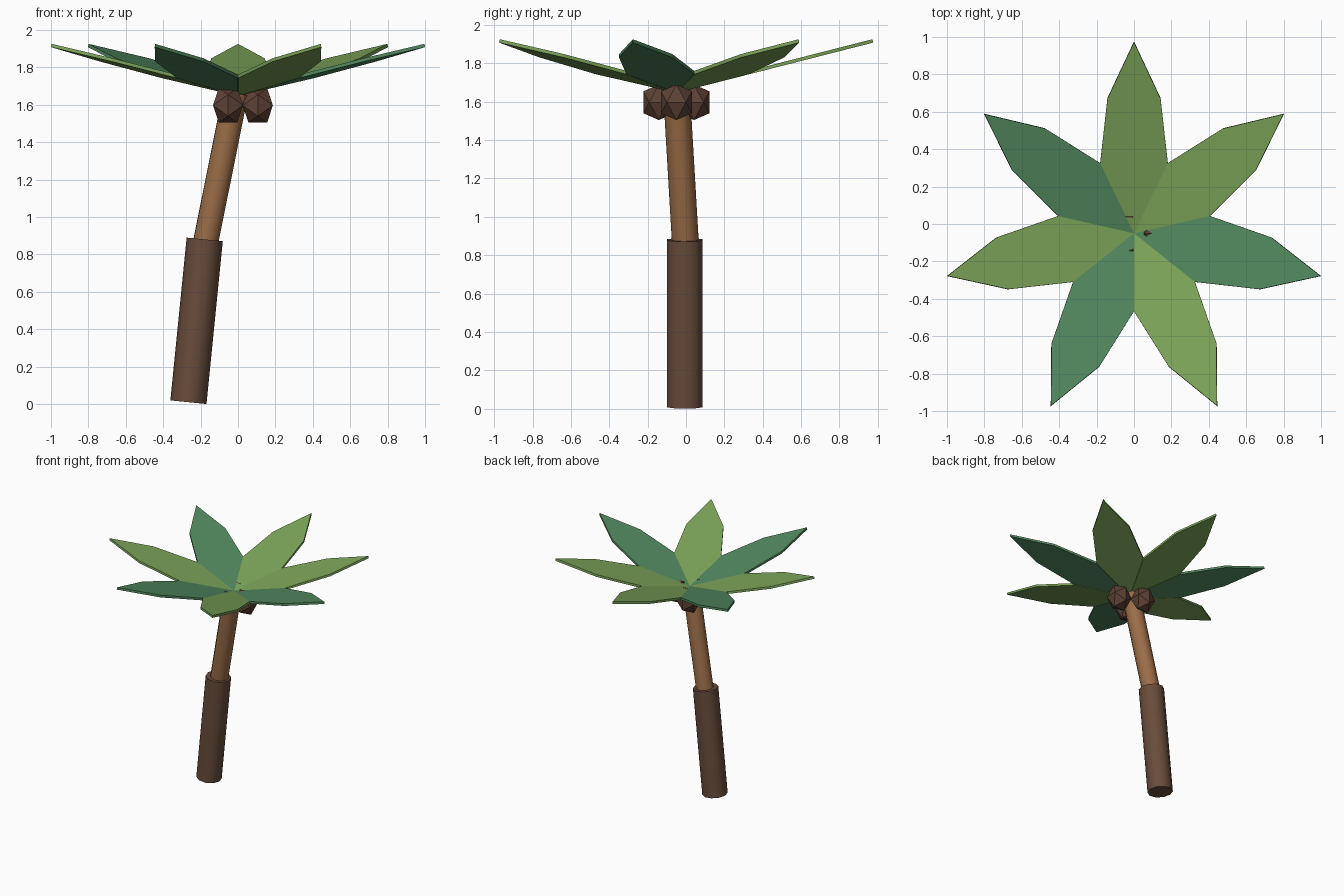
import bpy, bmesh, math
from mathutils import Vector, Matrix

if "Cube" in bpy.data.objects:
    bpy.data.objects.remove(bpy.data.objects["Cube"])

CROWN = Vector((0, -0.05, 1.665))


def material(name, rgb):
    m = bpy.data.materials.new(name)
    m.diffuse_color = (*rgb, 1)
    m.use_nodes = True
    m.node_tree.nodes["Principled BSDF"].inputs["Base Color"].default_value = m.diffuse_color
    return m


BARK = material("dark_bark", (0.14, 0.072, 0.043))
WOOD = material("light_wood", (0.33, 0.155, 0.065))
SHELL = material("nut_shell", (0.11, 0.052, 0.034))
LEAF_A = material("leaf_green", (0.20, 0.37, 0.10))
LEAF_B = material("leaf_blue_green", (0.085, 0.25, 0.115))


def add(name, bm, mat):
    bmesh.ops.recalc_face_normals(bm, faces=bm.faces)
    me = bpy.data.meshes.new(name)
    bm.to_mesh(me)
    bm.free()
    me.materials.append(mat)
    ob = bpy.data.objects.new(name, me)
    bpy.context.collection.objects.link(ob)
    return ob


def trunk(name, a, b, radius, mat, sides=10):
    a, b = Vector(a), Vector(b)
    axis = b - a
    bm = bmesh.new()
    m = Matrix.Translation((a + b) / 2) @ axis.to_track_quat('Z', 'Y').to_matrix().to_4x4()
    bmesh.ops.create_cone(bm, cap_ends=True, segments=sides, radius1=radius,
                          radius2=radius, depth=axis.length, matrix=m)
    # smooth sides, flat caps with sharp rims
    for f in bm.faces:
        f.smooth = len(f.verts) == 4
    for e in bm.edges:
        e.smooth = all(len(f.verts) == 4 for f in e.link_faces)
    return add(name, bm, mat)


# leaning trunk in two sections
trunk("lower_trunk", (-0.265, -0.006, 0.0098), (-0.178, -0.006, 0.88), 0.097, BARK)
trunk("upper_trunk", (-0.174, -0.003, 0.86), (-0.012, -0.05, 1.665), 0.07, WOOD)

# faceted nuts: icosahedra, slightly tall
PHI = (1 + 5 ** 0.5) / 2
for i in range(3):
    t = i * math.tau / 3
    c = Vector((0.106 * math.cos(t), CROWN.y + 0.106 * math.sin(t), 1.597))
    bm = bmesh.new()
    for s in (-1, 1):
        for p in (-PHI, PHI):
            for v in ((s, 0, p), (p, s, 0), (0, p, s)):
                k = 0.0805 / PHI
                bm.verts.new(c + Vector((v[0] * k, v[1] * k, v[2] * k * 1.15)))
    bmesh.ops.convex_hull(bm, input=bm.verts)
    add(f"nut_{i + 1}", bm, SHELL)

# leaf outline: distance along the leaf, half width
half = [(0.375, 0.1806), (0.72, 0.142)]
outline = [(0, 0)] + half + [(1.022, 0)] + [(d, -w) for d, w in reversed(half)]
SLOPE, THICK = 0.255, 0.018
for i, mat in enumerate((LEAF_A, LEAF_A, LEAF_B, LEAF_A, LEAF_B, LEAF_A, LEAF_B)):
    turn = Matrix.Rotation(math.pi / 2 - i * math.tau / 7, 4, 'Z')
    normal = turn @ Vector((-SLOPE, 0, 1)).normalized()
    bm = bmesh.new()
    top = [CROWN + turn @ Vector((d, w, d * SLOPE)) for d, w in outline]
    face = bm.faces.new([bm.verts.new(p) for p in top])
    ext = bmesh.ops.extrude_face_region(bm, geom=[face], use_keep_orig=True)
    for g in ext["geom"]:
        if isinstance(g, bmesh.types.BMVert):
            g.co -= normal * THICK
    add(f"leaf_{i + 1}", bm, mat)
